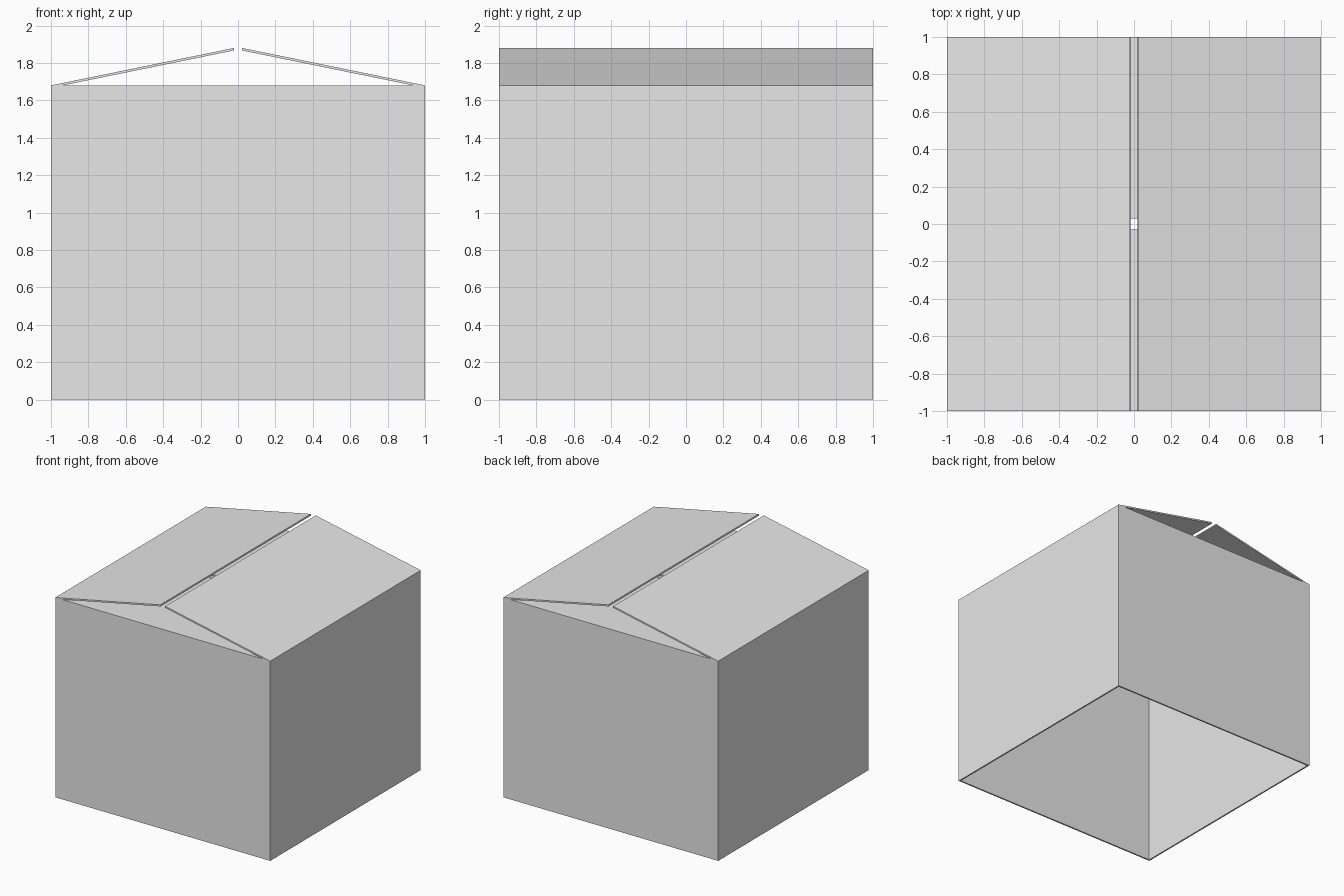
import bpy
import bmesh

if "Cube" in bpy.data.objects:
    bpy.data.objects.remove(bpy.data.objects["Cube"], do_unlink=True)

HALF = 1.0       # half the width and depth
WALL_TOP = 1.68  # height of the walls
RIDGE = 1.88     # height of the raised flap edges
THICK = 0.013    # board thickness
RIDGE_GAP = 0.02
INNER_GAP = 0.03

board = bpy.data.materials.new("plain grey board")
board.use_nodes = True
GREY = (0.8, 0.8, 0.8, 1.0)
board.diffuse_color = GREY
board.node_tree.nodes["Principled BSDF"].inputs["Base Color"].default_value = GREY


def add_object(name, bm):
    bmesh.ops.recalc_face_normals(bm, faces=bm.faces[:])
    mesh = bpy.data.meshes.new(name)
    bm.to_mesh(mesh)
    bm.free()
    mesh.materials.append(board)
    obj = bpy.data.objects.new(name, mesh)
    bpy.context.collection.objects.link(obj)
    return obj


def prism(name, outline, sweep):
    """Extrude a flat outline along the sweep vector."""
    bm = bmesh.new()
    face = bm.faces.new([bm.verts.new(p) for p in outline])
    swept = bmesh.ops.extrude_face_region(bm, geom=[face])["geom"]
    verts = [g for g in swept if isinstance(g, bmesh.types.BMVert)]
    bmesh.ops.translate(bm, verts=verts, vec=sweep)
    return add_object(name, bm)


# Four walls, open at the top and the bottom
bm = bmesh.new()
bmesh.ops.create_cube(bm, size=1.0)
bmesh.ops.scale(bm, verts=bm.verts[:], vec=(2 * HALF, 2 * HALF, WALL_TOP))
bmesh.ops.translate(bm, verts=bm.verts[:], vec=(0, 0, WALL_TOP / 2))
bm.normal_update()
caps = [f for f in bm.faces if abs(f.normal.z) > 0.5]
bmesh.ops.delete(bm, geom=caps, context='FACES_ONLY')
# Keep outward normals so the board thickens inwards
walls = add_object("box_walls", bm)
solid = walls.modifiers.new("board thickness", 'SOLIDIFY')
solid.thickness = THICK
solid.offset = -1.0
solid.use_even_offset = True

# Flat inner flaps, folded in from the front and back
for side, name in ((-1, "front_inner_flap"), (1, "back_inner_flap")):
    x = HALF - THICK
    y_wall, y_edge = side * (HALF - THICK), side * INNER_GAP
    prism(name,
          [(-x, y_wall, WALL_TOP), (x, y_wall, WALL_TOP),
           (x, y_edge, WALL_TOP), (-x, y_edge, WALL_TOP)],
          (0, 0, -THICK))

# Raised outer flaps, hinged on the left and right walls
slope = (RIDGE - WALL_TOP) / (HALF - RIDGE_GAP)
for side, name in ((-1, "right_outer_flap"), (1, "left_outer_flap")):
    profile = [(HALF, WALL_TOP),
               (RIDGE_GAP + THICK * slope, RIDGE),
               (RIDGE_GAP, RIDGE - THICK),
               (HALF - THICK / slope, WALL_TOP)]
    prism(name, [(side * x, -HALF, z) for x, z in profile], (0, 2 * HALF, 0))
